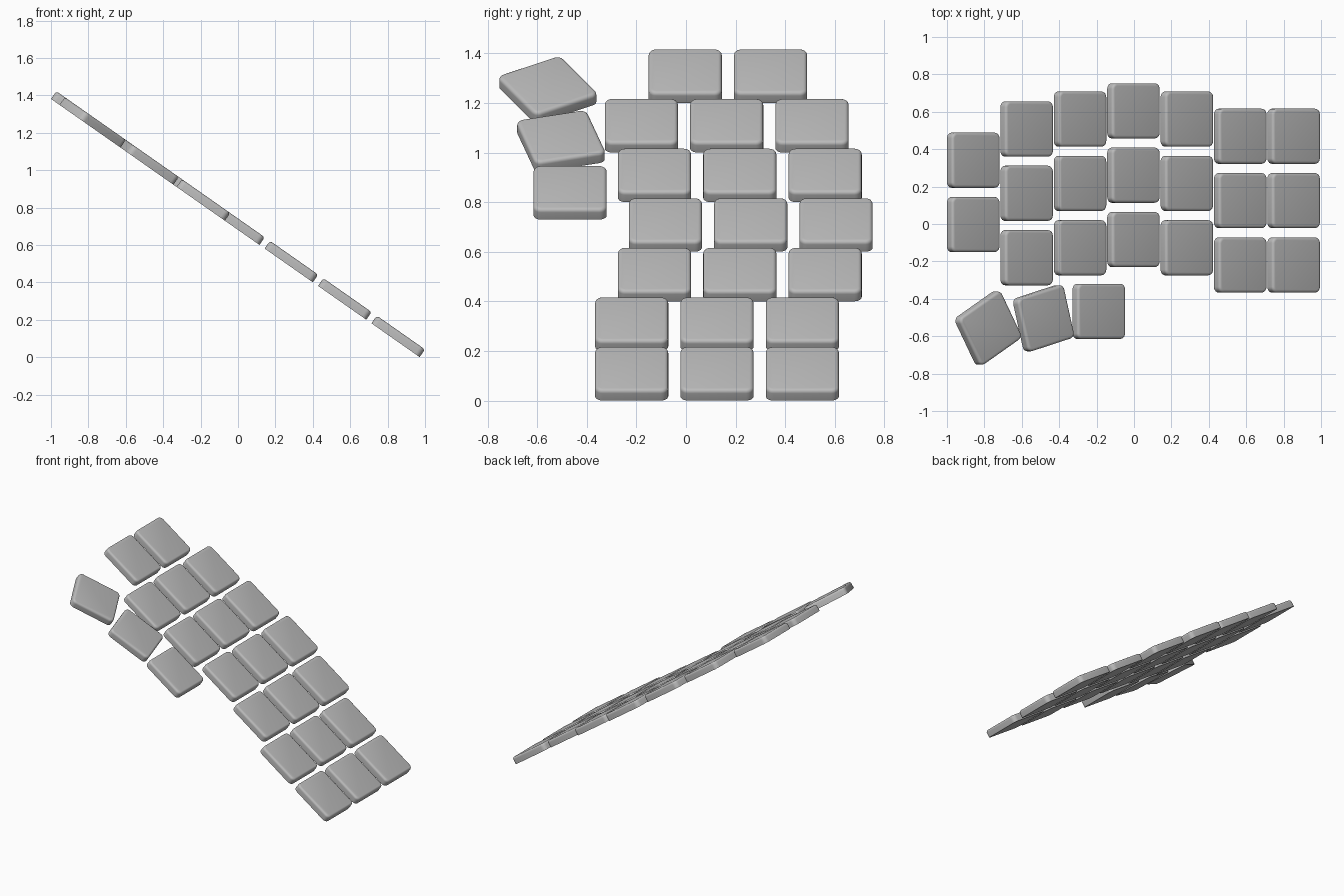
import bpy, bmesh
from math import radians, tan
from mathutils import Matrix

if "Cube" in bpy.data.objects:
    bpy.data.objects.remove(bpy.data.objects["Cube"])

TILT = radians(35)
KEY_W, KEY_D, KEY_H = 0.315, 0.295, 0.05
PITCH_X, PITCH_Y = 0.2855, 0.344

grey = bpy.data.materials.new("light_grey")
grey.use_nodes = True
grey.diffuse_color = (0.5, 0.5, 0.5, 1)
grey.node_tree.nodes["Principled BSDF"].inputs["Base Color"].default_value = (0.5, 0.5, 0.5, 1)


def keycap_mesh():
    """Rounded slab with a softened upper rim and a flat underside."""
    bm = bmesh.new()
    bmesh.ops.create_cube(bm, size=1)
    bmesh.ops.scale(bm, vec=(KEY_W, KEY_D, KEY_H), verts=bm.verts)
    upright = [e for e in bm.edges if abs(e.verts[0].co.z - e.verts[1].co.z) > 0.01]
    bmesh.ops.bevel(bm, geom=upright, offset=0.03, segments=5, profile=0.5, affect='EDGES')
    rim = [e for e in bm.edges if all(v.co.z > KEY_H / 2 - 0.001 for v in e.verts)]
    bmesh.ops.bevel(bm, geom=rim, offset=0.015, segments=4, profile=0.5, affect='EDGES')
    bmesh.ops.recalc_face_normals(bm, faces=bm.faces)
    mesh = bpy.data.meshes.new("keycap")
    bm.to_mesh(mesh)
    bm.free()
    mesh.materials.append(grey)
    mesh.shade_smooth()
    mesh.set_sharp_from_angle(angle=radians(40))
    return mesh


cap = keycap_mesh()


def add_key(name, x, y, turn=0):
    """Place a key on the sloping plane, turned within that plane."""
    key = bpy.data.objects.new(name, cap)
    bpy.context.collection.objects.link(key)
    place = Matrix.Translation((x, y, 0.711 - x * tan(TILT)))
    key.matrix_world = place @ Matrix.Rotation(TILT, 4, 'Y') @ Matrix.Rotation(radians(turn), 4, 'Z')


# Staggered columns: y of the rearmost key and number of keys
columns = [(0.341, 2), (0.508, 3), (0.561, 3), (0.605, 3), (0.561, 3), (0.469, 3), (0.469, 3)]
for c, (top, count) in enumerate(columns):
    for r in range(count):
        add_key(f"column_{c + 1}_key_{r + 1}", (c - 3) * PITCH_X, top - r * PITCH_Y)

# Thumb cluster fanning outward
add_key("thumb_key_inner", -0.185, -0.467)
add_key("thumb_key_middle", -0.481, -0.504, 15)
add_key("thumb_key_outer", -0.777, -0.557, 30)
